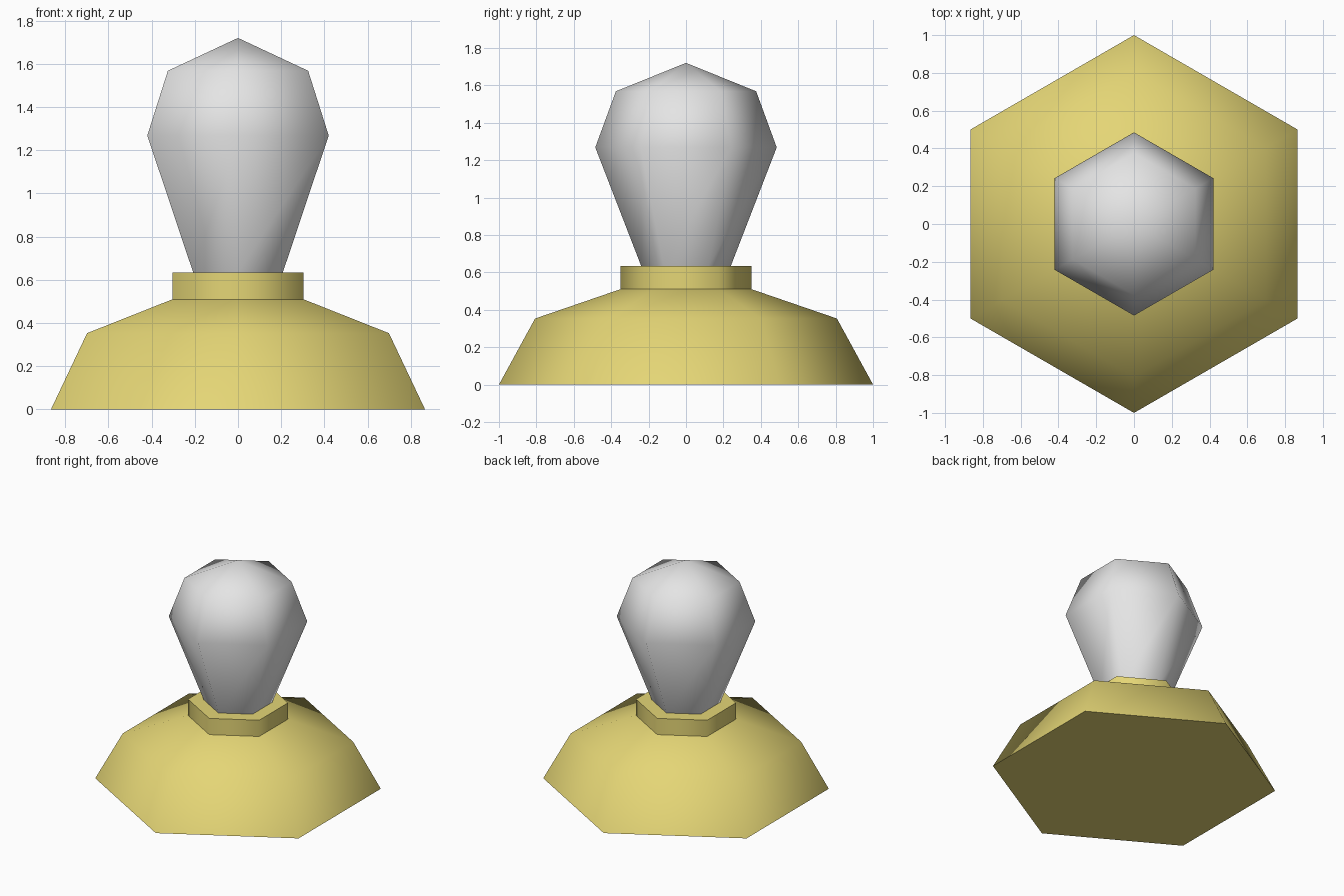
import bpy, bmesh, math

if "Cube" in bpy.data.objects:
    bpy.data.objects.remove(bpy.data.objects["Cube"])

def material(name, rgb):
    m = bpy.data.materials.new(name)
    m.diffuse_color = (*rgb, 1)
    m.use_nodes = True
    m.node_tree.nodes["Principled BSDF"].inputs["Base Color"].default_value = m.diffuse_color
    return m

def hex_lathe(name, profile, mat):
    """Stack six-sided rings (radius, z), corners on +-y; radius 0 makes a tip."""
    bm = bmesh.new()
    rings = []
    for r, z in profile:
        if r == 0:
            rings.append([bm.verts.new((0, 0, z))] * 6)
        else:
            rings.append([bm.verts.new((r * math.cos(math.radians(30 + 60 * i)),
                                        r * math.sin(math.radians(30 + 60 * i)), z))
                          for i in range(6)])
    for low, high in zip(rings, rings[1:]):
        for i in range(6):
            j = (i + 1) % 6
            corners = [low[i], low[j], high[j], high[i]]
            bm.faces.new(list(dict.fromkeys(corners)))
    bm.faces.new(rings[0][::-1])
    if profile[-1][0] > 0:
        bm.faces.new(rings[-1])
    bmesh.ops.recalc_face_normals(bm, faces=bm.faces)
    mesh = bpy.data.meshes.new(name)
    bm.to_mesh(mesh)
    bm.free()
    mesh.materials.append(mat)
    ob = bpy.data.objects.new(name, mesh)
    bpy.context.collection.objects.link(ob)
    bpy.ops.object.select_all(action='DESELECT')
    ob.select_set(True)
    bpy.context.view_layer.objects.active = ob
    bpy.ops.object.shade_smooth_by_angle(angle=math.radians(62))
    return ob

brass = material("brass yellow", (0.78, 0.67, 0.18))
grey = material("light grey", (0.78, 0.78, 0.78))

# Flared base with collar
hex_lathe("base", [(1.0, 0), (0.807, 0.353), (0.35, 0.51), (0.35, 0.635)], brass)
# Bulb standing on the collar
hex_lathe("bulb", [(0.24, 0.635), (0.485, 1.268), (0.375, 1.568), (0, 1.72)], grey)
